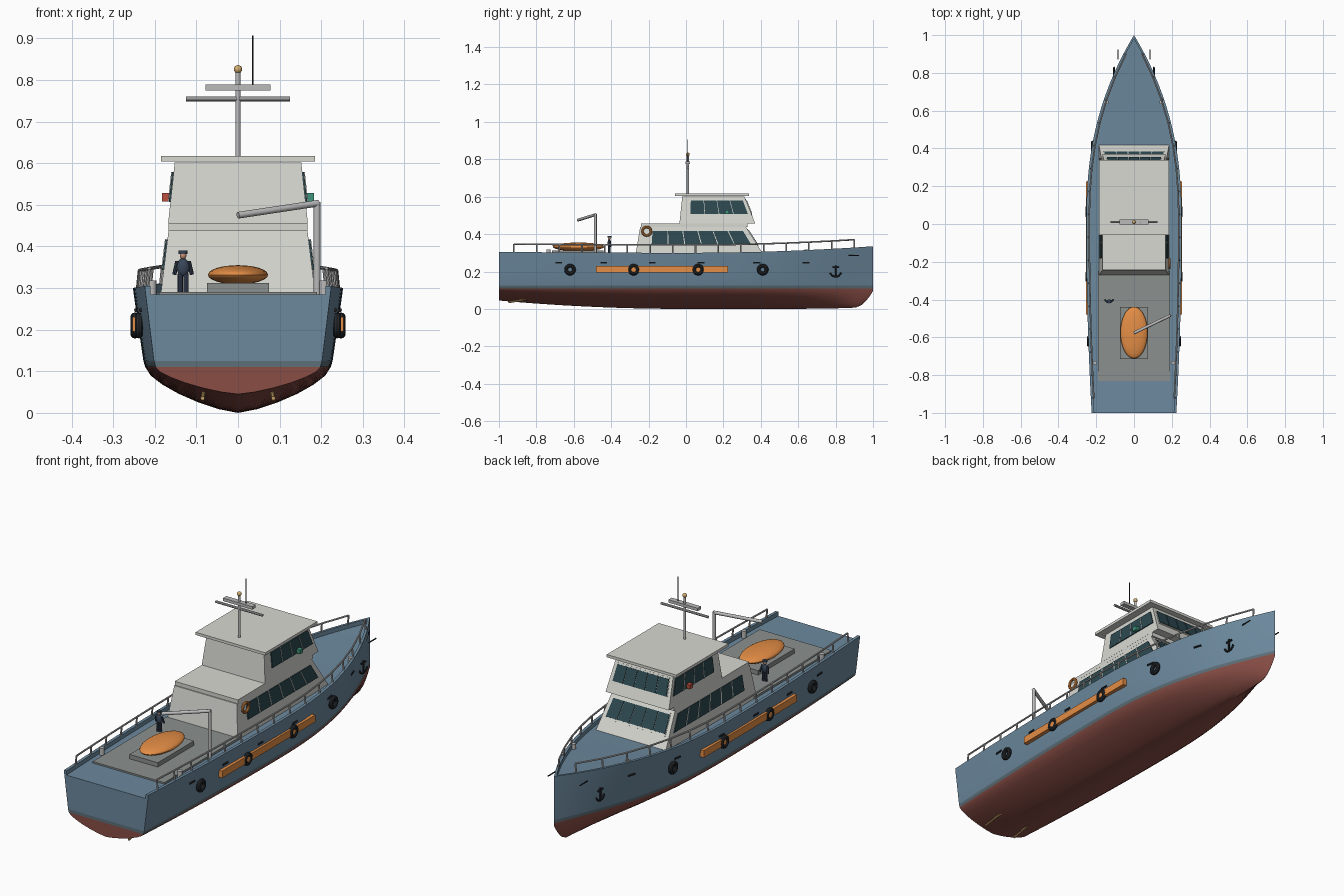
import bpy, bmesh, math
from mathutils import Vector, Matrix

if "Cube" in bpy.data.objects:
    bpy.data.objects.remove(bpy.data.objects["Cube"])

def material(name, r, g, b):
    m = bpy.data.materials.new(name)
    m.diffuse_color = (r, g, b, 1)
    m.use_nodes = True
    m.node_tree.nodes["Principled BSDF"].inputs["Base Color"].default_value = m.diffuse_color
    return m

BLUE = material("hull_blue", .15, .25, .34)
BAND = material("waterline_grey", .11, .16, .19)
RED = material("bottom_red", .25, .075, .06)
PALE = material("house_pale", .68, .69, .64)
DECK = material("deck_grey", .26, .28, .27)
METAL = material("rail_grey", .5, .5, .5)
GLASS = material("glass", .025, .065, .08)
DARK = material("rubber", .02, .023, .027)
ORANGE = material("orange", .78, .27, .06)
GOLD = material("brass", .65, .42, .16)
GREEN = material("green_light", .05, .3, .2)
PORT = material("red_light", .5, .08, .05)
NAVY = material("uniform", .04, .06, .1)
SKIN = material("skin", .55, .28, .17)

def finish(name, bm, *mats):
    bmesh.ops.remove_doubles(bm, verts=bm.verts, dist=1e-5)
    bmesh.ops.recalc_face_normals(bm, faces=bm.faces)
    me = bpy.data.meshes.new(name)
    bm.to_mesh(me)
    bm.free()
    for m in mats:
        me.materials.append(m)
    ob = bpy.data.objects.new(name, me)
    bpy.context.collection.objects.link(ob)
    bpy.ops.object.select_all(action='DESELECT')
    bpy.context.view_layer.objects.active = ob
    ob.select_set(True)
    bpy.ops.object.shade_smooth_by_angle(angle=math.radians(35))
    return ob

def tubes(name, segs, r, mat, n=8):
    bm = bmesh.new()
    for p, q in segs:
        p, q = Vector(p), Vector(q)
        d = q - p
        M = Matrix.Translation((p + q) / 2) @ d.to_track_quat('Z', 'Y').to_matrix().to_4x4()
        bmesh.ops.create_cone(bm, cap_ends=True, segments=n, radius1=r, radius2=r, depth=d.length, matrix=M)
    return finish(name, bm, mat)

def frustum(name, z0, z1, bot, top, mat):
    # bot / top = (y_aft, y_fore, half_width)
    bm = bmesh.new()
    rings = []
    for z, (a, f, w) in ((z0, bot), (z1, top)):
        rings.append([bm.verts.new(c) for c in ((-w, a, z), (w, a, z), (w, f, z), (-w, f, z))])
    for k in range(4):
        j = (k + 1) % 4
        bm.faces.new((rings[0][k], rings[0][j], rings[1][j], rings[1][k]))
    bm.faces.new(rings[0][::-1])
    bm.faces.new(rings[1])
    return finish(name, bm, mat)

def box(name, c, s, mat):
    x, y, z = c
    ob = frustum(name, -s[2]/2, s[2]/2, (-s[1]/2, s[1]/2, s[0]/2), (-s[1]/2, s[1]/2, s[0]/2), mat)
    ob.location = c
    return ob

def ball(name, c, s, mat, n=16):
    bm = bmesh.new()
    bmesh.ops.create_uvsphere(bm, u_segments=n * 2, v_segments=n, radius=1,
                              matrix=Matrix.Translation(c) @ Matrix.Diagonal((*s, 1)))
    return finish(name, bm, mat)

def ring(name, c, R, r, mat):
    bpy.ops.mesh.primitive_torus_add(location=c, rotation=(0, math.pi/2, 0), major_radius=R,
                                     minor_radius=r, major_segments=24, minor_segments=10)
    ob = bpy.context.object
    ob.name = name
    ob.data.materials.append(mat)
    bpy.ops.object.shade_smooth_by_angle()

# Hull form functions
def beam(y):
    return .25 * (1 - y ** 2.4) if y > 0 else .25 - .028 * y * y
def rail_z(y):
    return .30 + (.035 * y * y if y > 0 else .005 * y * y)
def wl(y):
    return .91 - .15 * max(0, y) ** 3
def side(y, z):
    t = (z - .125) / (rail_z(y) - .145)
    return beam(y) * (wl(y) + (1 - wl(y)) * min(t, 1))
def keel(y):
    return .045 * y * y if y < 0 else .012 * y ** 6 + .085 * max(0, (y - .9) / .1) ** 2

def section(y):
    b, k, f, r = beam(y), keel(y), wl(y), rail_z(y)
    pts = [(b * f * u, k + (.11 - k) * v) for u, v in
           ((0, 0), (.2, .08), (.42, .23), (.63, .42), (.8, .62), (.92, .81), (.98, 1))]
    pts += [(b * f, .125), (side(y, .2), .2), (b, r - .02), (b * 1.01, r)]
    i = max(0, b - .012)
    return pts + [(i, r), (i, r - .02), (0, r - .02)]

# Hull: lofted stations with bulwark, deck and transom
bm = bmesh.new()
stations = [-1 + 1.8 * i / 30 for i in range(31)] + [.84, .88, .91, .94, .96, .98, .99, 1]
rows = {s: [[bm.verts.new((s * x, y, z)) for x, z in section(y)] for y in stations] for s in (-1, 1)}
def skin(vs, i):
    f = bm.faces.new(vs)
    f.material_index = 0 if i < 6 else 1 if i == 6 else 2
for s in (-1, 1):
    for a, b in zip(rows[s], rows[s][1:]):
        for i in range(13):
            skin((a[i], a[i+1], b[i+1], b[i]), i)
    skin([rows[s][0][i] for i in (9, 10, 11, 12)], 9)
L, R = rows[-1][0], rows[1][0]
for i in range(9):
    skin((L[i], R[i], R[i+1], L[i+1]), i)
bmesh.ops.dissolve_degenerate(bm, dist=1e-5, edges=bm.edges)
finish("hull", bm, RED, BAND, BLUE)
box("aft_deck", (0, -.54, .285), (.38, .58, .012), DECK)

# Deckhouse, wheelhouse and roofs
LOW = (.275, .438, (-.272, .425, .187), (-.245, .32, .167))
UP = (.456, .602, (-.035, .37, .168), (-.02, .312, .152))
frustum("deckhouse", *LOW, PALE)
frustum("wheelhouse", *UP, PALE)
box("deckhouse_roof", (0, .045, .447), (.335, .57, .019), PALE)
box("wheelhouse_roof", (0, .14, .611), (.37, .395, .013), PALE)

# Windows laid on the sloping walls
def pane(bm, face, u0, u1, v0, v1, out):
    a, b, c, d = map(Vector, face)
    nrm = (b - a).cross(d - a).normalized()
    def at(u, v):
        return a.lerp(b, u).lerp(d.lerp(c, u), v)
    q = [at(u0, v0), at(u1, v0), at(u1, v1), at(u0, v1)]
    lo = [bm.verts.new(p - nrm * .002) for p in q]
    hi = [bm.verts.new(p + nrm * out) for p in q]
    bm.faces.new(hi)
    bm.faces.new(lo[::-1])
    for k in range(4):
        bm.faces.new((lo[k], lo[(k+1) % 4], hi[(k+1) % 4], hi[k]))

for name, H, u0, v0, v1, n in (("deckhouse", LOW, .12, .42, .87, 6), ("wheelhouse", UP, .14, .35, .84, 4)):
    z0, z1, (a, f, w), (a2, f2, w2) = H
    glass, bars = bmesh.new(), bmesh.new()
    front = ((w, f, z0), (-w, f, z0), (-w2, f2, z1), (w2, f2, z1))
    for i in range(5):
        u = .06 + i * .178
        pane(bars, front, u - .008, u + .176, v0 - .05, v1 + .05, .002)
        pane(glass, front, u, u + .168, v0, v1, .005)
    for s in (-1, 1):
        wall = ((w, a, z0), (w, f, z0), (w2, f2, z1), (w2, a2, z1))
        if s < 0:
            wall = tuple((-x, y, z) for x, y, z in (wall[1], wall[0], wall[3], wall[2]))
        lo, hi = (u0, .95) if s > 0 else (.05, 1 - u0)
        pane(glass, wall, lo, hi, v0, v1, .004)
        for i in range(1, n):
            u = lo + (hi - lo) * i / n
            pane(bars, wall, u - .004, u + .004, v0, v1, .006)
    finish(name + "_windows", glass, GLASS)
    finish(name + "_window_frames", bars, PALE)

# Mast, radar, aerial
tubes("mast", [((0, .01, .61), (0, .01, .82))], .006, METAL, 12)
tubes("mast_yard", [((-.125, .01, .755), (.125, .01, .755))], .006, METAL)
box("radar_bar", (0, .01, .782), (.156, .025, .014), METAL)
tubes("aerial", [((.035, .01, .78), (.035, .01, .907))], .0018, DARK)
ball("mast_light", (0, .01, .826), (.01, .01, .01), GOLD, 8)

# Life raft and davit crane
box("raft_cradle", (0, -.578, .3), (.15, .275, .024), DECK)
ball("life_raft", (0, -.575, .332), (.072, .137, .023), ORANGE)
tubes("davit", [((.19, -.485, .28), (.19, -.485, .507)), ((.193, -.484, .504), (0, -.577, .475))], .008, METAL, 12)

# Fittings on both sides
for s in (-1, 1):
    n = "left_" if s < 0 else "right_"
    ys = [-.92 + 1.82 * i / 15 for i in range(16)]
    foot = [Vector((s * max(.02, beam(y) - .008), y, rail_z(y) - .008)) for y in ys]
    head = [p + Vector((-s * .005, 0, .05)) for p in foot]
    tubes(n + "railing", list(zip(foot, head)) + list(zip(head, head[1:])), .0042, METAL)
    for y in (-.62, -.28, .065, .41):
        ring(n + "tyre_fender", (s * (side(y, .21) + .009), y, .21), .021, .01, DARK)
    box(n + "side_stripe", (s * .243, -.1275, .213), (.02, .705, .034), ORANGE)
    slots = [[(s * side(v, .247), v, .247) for v in (y - .018, y + .018)]
             for y in (-.68, -.44, -.18, .08, .38, .64)]
    tubes(n + "scuppers", slots, .005, DARK)
    for y, x in ((-.735, .207), (.645, .145)):
        tubes(n + "bollard", [((s * x, y, .27), (s * x, y, .318))], .011, METAL, 12)
    # Anchor hung on the bow
    x = s * (side(.8, .2) + .012)
    arc = [(x, .8 + .03 * math.cos(t), .2 + .028 * math.sin(t)) for t in
           [math.pi * (1.08 + .84 * i / 6) for i in range(7)]]
    tubes(n + "anchor", [((x, .8, .172), (x, .8, .232)), ((x, .782, .222), (x, .818, .222))]
          + list(zip(arc, arc[1:])), .0045, DARK)
    tubes(n + "bow_rod", [((s * .085, .87, .285), (s * .085, .925, .285))], .003, DARK)
    tubes(n + "propeller_shaft", [((s * .085, -.95, .035), (s * .08, -.8, .06))], .005, GOLD)
    box(n + "navigation_light", (s * .172, .22, .518), (.022, .022, .02), GREEN if s > 0 else PORT)
ring("life_ring", (.188, -.21, .415), .023, .0065, ORANGE)

# Crew member on the aft deck
cx, cy = -.132, -.41
tubes("crew_legs", [((cx + s * .007, cy, .285), (cx + s * .007, cy, .335)) for s in (-1, 1)], .0065, NAVY)
ball("crew_torso", (cx, cy, .35), (.0155, .01, .022), NAVY, 8)
tubes("crew_arms", [((cx + s * .014, cy, .364), (cx + s * .021, cy + .008, .333)) for s in (-1, 1)], .005, NAVY)
ball("crew_head", (cx, cy, .378), (.008, .008, .009), SKIN, 8)
tubes("crew_cap", [((cx, cy, .382), (cx, cy, .39))], .0105, NAVY, 12)
